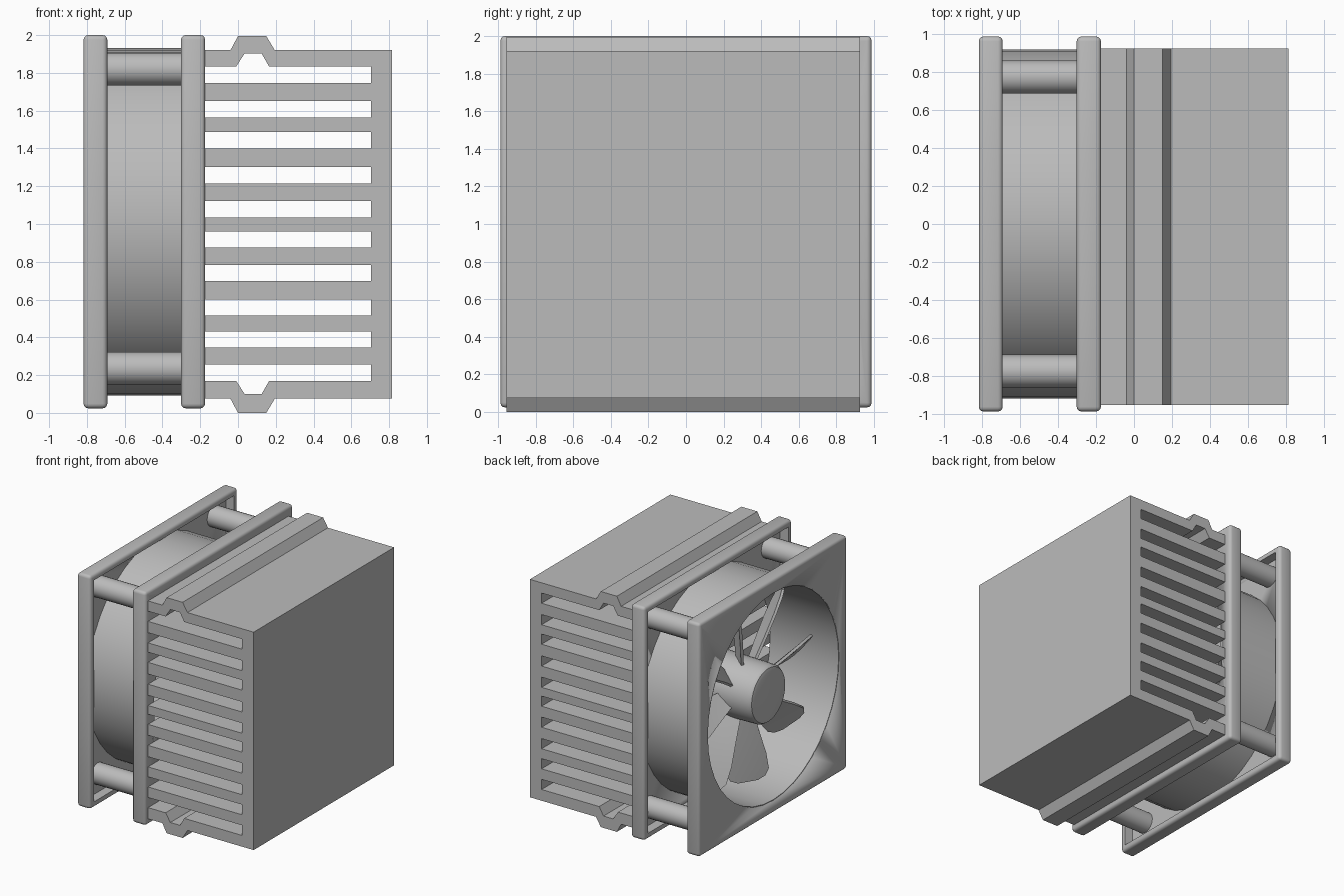
import bpy, bmesh
from math import sin, cos, pi, radians
from mathutils import Vector, Matrix

cube = bpy.data.objects.get("Cube")
if cube:
    bpy.data.objects.remove(cube, do_unlink=True)

grey = bpy.data.materials.new("plain_grey")
grey.use_nodes = True
grey.diffuse_color = (0.5, 0.5, 0.5, 1)
grey.node_tree.nodes["Principled BSDF"].inputs["Base Color"].default_value = (0.5, 0.5, 0.5, 1)

MID = 1.012  # height of the fan axis


def finish(name, bm, smooth=True):
    bmesh.ops.recalc_face_normals(bm, faces=bm.faces)
    mesh = bpy.data.meshes.new(name)
    bm.to_mesh(mesh)
    bm.free()
    obj = bpy.data.objects.new(name, mesh)
    bpy.context.collection.objects.link(obj)
    mesh.materials.append(grey)
    bpy.ops.object.select_all(action="DESELECT")
    obj.select_set(True)
    bpy.context.view_layer.objects.active = obj
    if smooth:
        bpy.ops.object.shade_smooth_by_angle(angle=radians(35))
    return obj


def box(name, low, high, bevel=0):
    bm = bmesh.new()
    low, high = Vector(low), Vector(high)
    bmesh.ops.create_cube(bm, size=1, matrix=Matrix.LocRotScale((low + high) / 2, None, high - low))
    if bevel:
        bmesh.ops.bevel(bm, geom=bm.edges[:], offset=bevel, segments=3, profile=0.5, affect="EDGES")
    return finish(name, bm)


def lathe(name, profile, y=0, z=MID, steps=40, closed=False):
    """Spin (x, radius) points about an axis parallel to x."""
    bm = bmesh.new()
    rings = []
    for i in range(steps):
        a = 2 * pi * i / steps
        rings.append([bm.verts.new((x, y + r * sin(a), z + r * cos(a))) for x, r in profile])
    count = len(profile)
    for i in range(steps):
        a, b = rings[i], rings[(i + 1) % steps]
        for j in range(count if closed else count - 1):
            k = (j + 1) % count
            bm.faces.new((a[j], a[k], b[k], b[j]))
    if not closed:
        bm.faces.new([ring[0] for ring in rings])
        bm.faces.new([ring[-1] for ring in rings])
    return finish(name, bm)


def cut(obj, cutter):
    mod = obj.modifiers.new("cut", "BOOLEAN")
    mod.operation, mod.solver, mod.object = "DIFFERENCE", "EXACT", cutter
    bpy.ops.object.select_all(action="DESELECT")
    bpy.context.view_layer.objects.active = obj
    obj.select_set(True)
    bpy.ops.object.modifier_apply(modifier="cut")
    bpy.data.objects.remove(cutter, do_unlink=True)


# Heat sink: comb profile extruded along y
bump = [(-0.04, 0), (0, 0.075), (0.15, 0.075), (0.195, 0)]
notch = [(-0.01, 0), (0.035, 0.07), (0.125, 0.07), (0.165, 0)]
slots = [0.213, 0.388, 0.558, 0.74, 0.918, 1.078, 1.258, 1.443, 1.608, 1.79]
front, root, back = -0.175, 0.705, 0.815
comb = [(back, 1.92)] + [(x, 1.92 + h) for x, h in reversed(bump)] + [(front, 1.92)]
for s in reversed(slots):
    upper, lower = s + 0.043, s - 0.043
    comb.append((front, upper))
    if s == slots[-1]:
        comb += [(x, upper + h) for x, h in notch]
    comb += [(root, upper), (root, lower)]
    if s == slots[0]:
        comb += [(x, lower - h) for x, h in reversed(notch)]
    comb.append((front, lower))
comb += [(front, 0.075)] + [(x, 0.075 - h) for x, h in bump] + [(back, 0.075)]
bm = bmesh.new()
face = bm.faces.new([bm.verts.new((x, -0.955, z)) for x, z in comb])
solid = bmesh.ops.extrude_face_region(bm, geom=[face])
bmesh.ops.translate(bm, vec=(0, 1.88, 0), verts=[v for v in solid["geom"] if isinstance(v, bmesh.types.BMVert)])
finish("heat_sink", bm, smooth=False)

# Fan flanges: rounded plates, recessed on the facing sides, with a round opening
H = 0.988
for name, x0, x1, r0, r1 in (("outer_flange", -0.818, -0.692, -0.77, -0.6),
                             ("inner_flange", -0.302, -0.174, -0.4, -0.222)):
    plate = box(name, (x0, -H, MID - H), (x1, H, MID + H), 0.025)
    w = H - 0.05
    cut(plate, box("recess_cutter", (r0, -w, MID - w), (r1, w, MID + w)))
    cut(plate, lathe("opening_cutter", [(x0 - 0.1, 0.88), (x1 + 0.1, 0.88)]))

# Duct between the flanges
lathe("fan_duct", [(-0.817, 0.875), (-0.175, 0.875), (-0.175, 0.92), (-0.78, 0.92), (-0.817, 0.89)], closed=True)

# Corner posts
for i, (y, z) in enumerate([(-0.777, 1.82), (0.775, 1.82), (-0.777, 0.235), (0.82, 0.235)]):
    lathe(f"corner_post_{i + 1}", [(-0.78, 0.088), (-0.21, 0.088)], y, z, 24)

# Hub with a rounded front edge
lathe("fan_hub", [(-0.78, 0.2), (-0.772, 0.225), (-0.75, 0.24), (-0.3, 0.25)])

# Pitched blades that widen toward a rounded tip
span = [(0.2, 0.07), (0.4, 0.11), (0.6, 0.155), (0.74, 0.17), (0.8, 0.14), (0.83, 0.08)]
BLADES = 8
for b in range(BLADES):
    a = 2 * pi * b / BLADES + radians(5)
    radial, around = Vector((0, sin(a), cos(a))), Vector((0, cos(a), -sin(a)))
    centre = Vector((-0.53, 0, MID))
    bm = bmesh.new()
    rows = []
    for r, half in span:
        pitch = radians(52 - 20 * (r - 0.2))
        chord = Vector((-sin(pitch), 0, 0)) + around * cos(pitch)
        rows.append([bm.verts.new(centre + radial * r + chord * half * k) for k in (-1, 0, 1)])
    for p, q in zip(rows, rows[1:]):
        for k in range(2):
            bm.faces.new((p[k], p[k + 1], q[k + 1], q[k]))
    bmesh.ops.recalc_face_normals(bm, faces=bm.faces)
    bmesh.ops.solidify(bm, geom=bm.faces[:], thickness=0.022)
    finish(f"fan_blade_{b + 1}", bm)
